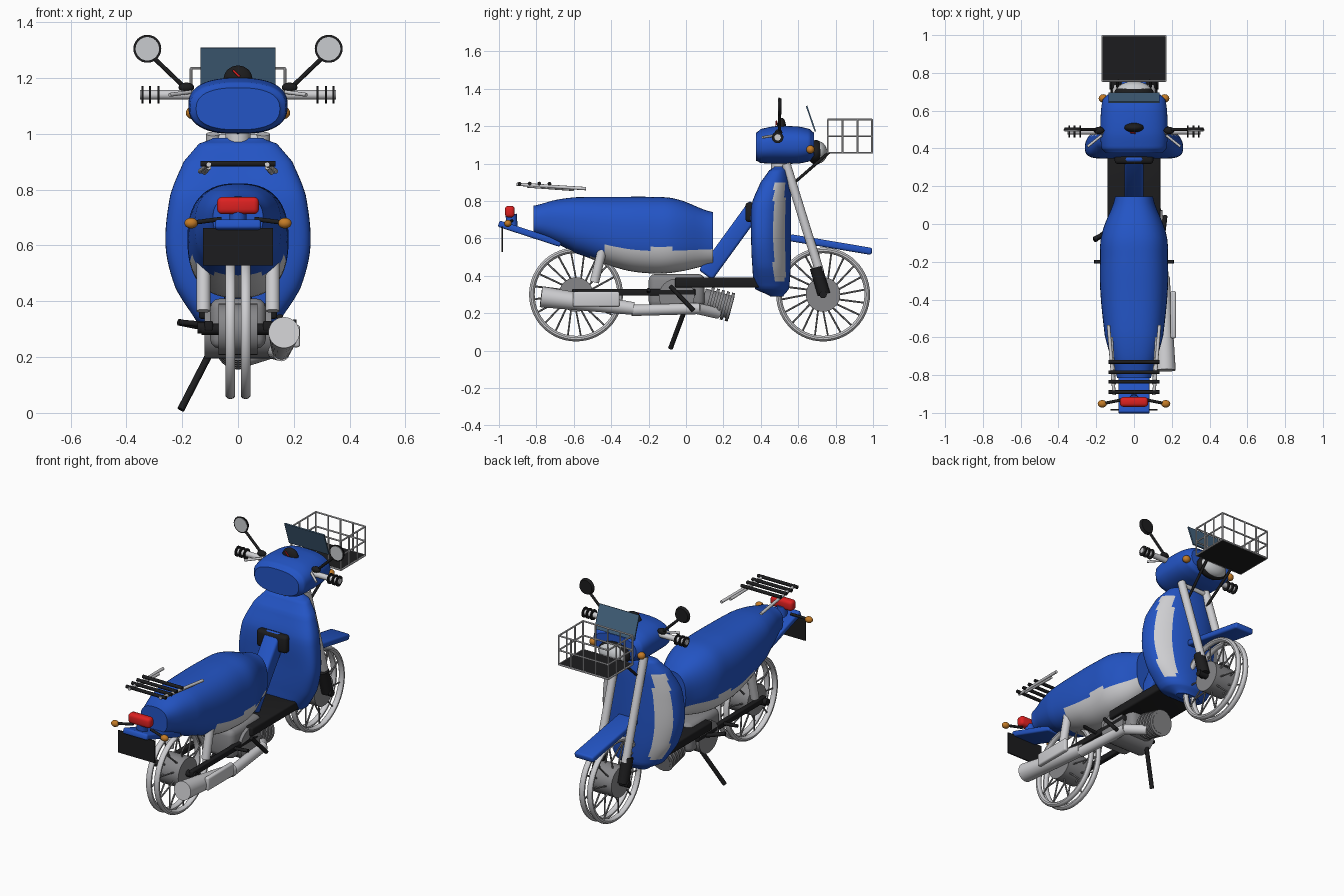
import bpy, bmesh, math
from mathutils import Vector, Matrix

if "Cube" in bpy.data.objects:
    bpy.data.objects.remove(bpy.data.objects["Cube"])

def mat(name, r, g, b):
    m = bpy.data.materials.new(name)
    m.diffuse_color = (r, g, b, 1)
    m.use_nodes = True
    m.node_tree.nodes["Principled BSDF"].inputs["Base Color"].default_value = m.diffuse_color
    return m

BLUE = mat("paint blue", 0.017, 0.09, 0.56)
SILVER = mat("silver", 0.62, 0.62, 0.64)
GREY = mat("engine grey", 0.24, 0.24, 0.25)
BLACK = mat("black", 0.012, 0.012, 0.013)
RED = mat("red", 0.72, 0.015, 0.015)
ORANGE = mat("orange", 0.55, 0.2, 0.02)
GLASS = mat("tinted screen", 0.06, 0.13, 0.22)
MIRROR = mat("mirror glass", 0.58, 0.6, 0.62)

def finish(name, bm, *mats):
    bmesh.ops.recalc_face_normals(bm, faces=bm.faces)
    me = bpy.data.meshes.new(name)
    bm.to_mesh(me)
    bm.free()
    for m in mats:
        me.materials.append(m)
    ob = bpy.data.objects.new(name, me)
    bpy.context.collection.objects.link(ob)
    return ob

def rods(name, segs, r, m, r2=None, n=12):
    """Straight cylinders or cones between pairs of points, in one mesh."""
    bm = bmesh.new()
    for a, b in segs:
        a, b = Vector(a), Vector(b)
        d = b - a
        M = Matrix.Translation((a + b) / 2) @ d.to_track_quat('Z', 'Y').to_matrix().to_4x4()
        bmesh.ops.create_cone(bm, cap_ends=True, segments=n, radius1=r,
                              radius2=r if r2 is None else r2, depth=d.length, matrix=M)
    return finish(name, bm, m)

def box(name, c, size, m, tilt=0, bevel=0):
    bm = bmesh.new()
    bmesh.ops.create_cube(bm, size=1, matrix=Matrix.Diagonal((*size, 1)))
    if bevel:
        bmesh.ops.bevel(bm, geom=bm.edges[:], offset=bevel, segments=3, profile=0.5, affect='EDGES')
    bm.transform(Matrix.Translation(c) @ Matrix.Rotation(tilt, 4, 'X'))
    return finish(name, bm, m)

def ball(name, c, size, m):
    bm = bmesh.new()
    bmesh.ops.create_uvsphere(bm, u_segments=24, v_segments=14, radius=1,
                              matrix=Matrix.Translation(c) @ Matrix.Diagonal((*size, 1)))
    return finish(name, bm, m)

def ring(name, c, R, rx, rr, m, n=56):
    """Oval-section ring around the x axis."""
    bm = bmesh.new()
    rows = []
    for i in range(n):
        a = 2 * math.pi * i / n
        row = []
        for j in range(10):
            b = 2 * math.pi * j / 10
            q = R + rr * math.cos(b)
            row.append(bm.verts.new((c[0] + rx * math.sin(b), c[1] + q * math.cos(a), c[2] + q * math.sin(a))))
        rows.append(row)
    for i in range(n):
        p, q = rows[i], rows[(i + 1) % n]
        for j in range(10):
            k = (j + 1) % 10
            bm.faces.new((p[j], p[k], q[k], q[j]))
    return finish(name, bm, m)

def loft(name, stations, axis, mats, e=2.5, bend=0, sub=6, n=56, rule=None):
    """Superellipse sections (t, half width, low, high) smoothly joined along y or z."""
    st = [Vector(s) for s in stations]
    fine = []
    for i in range(len(st) - 1):
        p0, p1, p2, p3 = st[max(i - 1, 0)], st[i], st[i + 1], st[min(i + 2, len(st) - 1)]
        for k in range(sub):
            t = k / sub
            s = 0.5 * (2 * p1 + (p2 - p0) * t + (2 * p0 - 5 * p1 + 4 * p2 - p3) * t * t
                       + (3 * p1 - p0 - 3 * p2 + p3) * t ** 3)
            s[0] = p1[0] + (p2[0] - p1[0]) * t
            fine.append(s)
    fine.append(st[-1])
    bm = bmesh.new()
    rows = []
    for t, w, lo, hi in fine:
        row = []
        for j in range(n):
            a = 2 * math.pi * j / n
            ca, sa = math.cos(a), math.sin(a)
            x = w * math.copysign(abs(ca) ** (2 / e), ca)
            v = (lo + hi) / 2 + (hi - lo) / 2 * math.copysign(abs(sa) ** (2 / e), sa)
            row.append(bm.verts.new((x, t, v) if axis == 'y' else (x, v - bend * x * x, t)))
        rows.append(row)
    for p, q in zip(rows, rows[1:]):
        for j in range(n):
            bm.faces.new((p[j], p[(j + 1) % n], q[(j + 1) % n], q[j]))
    bm.faces.new(rows[0])
    bm.faces.new(rows[-1])
    if rule:
        for f in bm.faces:
            f.material_index = int(rule(f.calc_center_median()))
    return finish(name, bm, *mats)

# seat and tail body, with silver lower panels
loft("seat_body", [(-.815, .09, .62, .775), (-.7, .125, .575, .805), (-.59, .155, .52, .82), (-.36, .178, .44, .822),
                   (-.19, .18, .413, .822), (-.05, .17, .42, .81), (.145, .1, .46, .74)],
     'y', (BLUE, SILVER), rule=lambda c: c.y > -.42 and c.z < .545 + .12 * max(0, -c.y - .3) or c.z < .5)
# leg shield with two silver bands on its front
loft("leg_shield", [(.29, .08, .45, .52), (.33, .15, .37, .55), (.45, .225, .357, .56), (.6, .26, .355, .562),
                    (.78, .243, .355, .562), (.9, .195, .4, .56), (.965, .14, .445, .55), (.985, .09, .475, .535)],
     'z', (BLUE, SILVER), bend=.8, rule=lambda c: .37 < c.z < .9 and .468 < c.y < .53 and abs(c.x) > .12)
# headlight cowl and lamp
loft("handlebar_cowl", [(.375, .15, 1.015, 1.165), (.4, .172, 1.003, 1.185), (.48, .178, 1.0, 1.2),
                        (.6, .175, 1.0, 1.198), (.66, .165, 1.012, 1.185), (.685, .14, 1.03, 1.165)], 'y', (BLUE,))
ball("headlight_rim", (0, .695, 1.06), (.105, .045, .066), BLACK)
ball("headlight_lens", (0, .705, 1.06), (.093, .05, .06), MIRROR)
box("wind_screen", (0, .668, 1.24), (.27, .008, .145), GLASS, tilt=math.radians(19))
# speedometer and needle
ball("speedometer", (0, .51, 1.195), (.052, .025, .05), BLACK)
rods("speedometer_needle", [((-.018, .484, 1.228), (.006, .481, 1.205))], .004, RED)

# fenders, frame tube and foot board
box("front_fender", (0, .775, .567), (.13, .445, .038), BLUE, math.radians(-9.6), .012)
box("rear_fender", (0, -.835, .625), (.165, .35, .035), BLUE, math.radians(-18), .01)
box("frame_tube", (0, .24, .59), (.1, .46, .09), BLUE, math.radians(54), .015)
box("front_pocket", (0, .345, .74), (.205, .055, .105), BLACK, 0, .018)
box("foot_board", (0, .168, .364), (.28, .455, .055), BLACK, 0, .01)

# wheels: twin rims, hub and spokes
for label, y in (("front", .733), ("rear", -.588)):
    for s in (-1, 1):
        ring(f"{label}_rim", (s * .027, y, .3), .236, .018, .015, SILVER)
    rods(f"{label}_hub", [((-.07, y, .3), (.07, y, .3))], .092, GREY, n=32)
    rods(f"{label}_axle", [((-.13, y, .3), (.13, y, .3))], .02, BLACK)
    sp = []
    for i in range(20):
        a = 2 * math.pi * i / 20
        b, s = a + .12, .035 if i % 2 else -.035
        sp.append(((s, y + .085 * math.cos(a), .3 + .085 * math.sin(a)),
                   (s * .6, y + .232 * math.cos(b), .3 + .232 * math.sin(b))))
    rods(f"{label}_spokes", sp, .005, GREY, n=6)

# paired parts
for s, side in ((-1, "left"), (1, "right")):
    rods(f"{side}_fork", [((s * .09, .535, 1.0), (s * .09, .715, .42))], .024, SILVER, n=20)
    rods(f"{side}_fork_foot", [((s * .09, .695, .445), (s * .09, .738, .3))], .034, BLACK, n=20)
    rods(f"{side}_shock", [((s * .124, -.445, .55), (s * .124, -.49, .365))], .025, SILVER, n=20)
    box(f"{side}_swing_arm", (s * .105, -.28, .312), (.03, .66, .036), BLACK, 0, .006)
    rods(f"{side}_handlebar", [((s * .15, .49, 1.14), (s * .352, .49, 1.14))], .017, SILVER, n=18)
    rods(f"{side}_grip_rings", [((s * (x - .004), .49, 1.14), (s * (x + .004), .49, 1.14))
                                for x in (.285, .315, .342)], .031, BLACK, n=20)
    rods(f"{side}_lever", [((s * .17, .47, 1.15), (s * .245, .41, 1.14))], .007, SILVER)
    ball(f"{side}_clamp", (s * .185, .495, 1.166), (.028, .02, .018), BLACK)
    rods(f"{side}_mirror_stem", [((s * .19, .5, 1.165), (s * .315, .5, 1.285))], .008, BLACK)
    rods(f"{side}_mirror_back", [((s * .325, .494, 1.305), (s * .325, .51, 1.305))], .05, BLACK, .042, n=32)
    rods(f"{side}_mirror_face", [((s * .325, .491, 1.305), (s * .325, .495, 1.305))], .042, MIRROR, n=32)
    ball(f"{side}_front_indicator", (s * .163, .665, 1.075), (.024, .022, .022), ORANGE)
    ball(f"{side}_rear_indicator", (s * .168, -.952, .68), (.024, .02, .019), ORANGE)
    rods(f"{side}_indicator_stem", [((s * .06, -.93, .695), (s * .16, -.95, .682))], .008, BLACK)
    rods(f"{side}_rack_rail", [((s * .135, -.535, .866), (s * .105, -.905, .89)),
                               ((s * .12, -.6, .862), (s * .105, -.85, .88))], .009, SILVER)
    rods(f"{side}_basket_support", [((s * .07, .57, .89), (s * .09, .765, 1.06))], .008, BLACK)
    rods(f"{side}_foot_peg", [((s * .1, -.2, .315), (s * .21, -.2, .325))], .01, BLACK)

rods("fork_crown", [((-.1, .54, .985), (.1, .54, .985))], .015, SILVER)
rods("steering_neck", [((0, .5, .95), (0, .5, 1.03))], .045, SILVER, n=20)
rods("rack_slats", [((-.135, y, .893), (.135, y, .893)) for y in (-.73, -.785, -.835, -.89)], .01, BLACK)

# tail lamp and number plate
box("tail_light", (0, -.942, .743), (.15, .052, .062), RED, 0, .018)
rods("tail_light_mount", [((0, -.93, .66), (0, -.935, .73))], .03, BLUE)
box("rear_plate", (0, -.983, .595), (.25, .008, .135), BLACK)

# wire basket
X, Y0, Y1, Z0, Z1 = .168, .758, .995, 1.058, 1.235
wires = []
for z in (Z0, (Z0 + Z1) / 2, Z1):
    for s in (-1, 1):
        wires.append(((s * X, Y0, z), (s * X, Y1, z)))
    for y in (Y0, Y1):
        wires.append(((-X, y, z), (X, y, z)))
for i in range(4):
    y = Y0 + (Y1 - Y0) * i / 3
    wires += [((s * X, y, Z0), (s * X, y, Z1)) for s in (-1, 1)]
for x in (-.084, 0, .084):
    wires += [((x, y, Z0), (x, y, Z1)) for y in (Y0, Y1)]
rods("basket_wires", wires, .005, SILVER, n=8)
box("basket_floor", (0, (Y0 + Y1) / 2, Z0), (2 * X, Y1 - Y0, .008), BLACK)

# engine, finned cylinder and exhaust
box("engine_case", (0, -.05, .32), (.2, .3, .18), GREY, 0, .035)
rods("engine_covers", [((-.12, -.05, .29), (.12, -.05, .29))], .095, GREY, n=32)
d = Vector((0, .965, -.26))
p = Vector((0, .09, .272))
rods("cylinder_core", [(p, p + d * .16)], .062, GREY, n=28)
rods("cylinder_fins", [(p + d * (.03 + .028 * i), p + d * (.046 + .028 * i)) for i in range(5)], .078, GREY, n=32)
rods("muffler", [((.165, -.775, .288), (.155, -.28, .225))], .056, SILVER, .034, n=28)
box("muffler_shield", (.208, -.48, .275), (.03, .25, .08), SILVER, 0, .01)
rods("exhaust_pipe", [((.155, -.29, .215), (.12, .07, .225)), ((.12, .06, .225), (.04, .17, .2))], .03, SILVER, n=20)

# stand, pedals and chain
rods("side_stand", [((-.09, .0, .235), (-.205, -.083, .012))], .013, BLACK)
rods("shift_lever", [((-.11, -.03, .305), (-.213, -.08, .325))], .012, BLACK)
rods("brake_pedal", [((.15, -.085, .345), (.165, .04, .215))], .012, BLACK)
rods("left_axle_nut", [((-.145, -.588, .305), (-.1, -.588, .305))], .02, BLACK, n=16)

bpy.ops.object.select_all(action='SELECT')
bpy.context.view_layer.objects.active = bpy.context.scene.objects[0]
bpy.ops.object.shade_smooth_by_angle(angle=math.radians(35))
